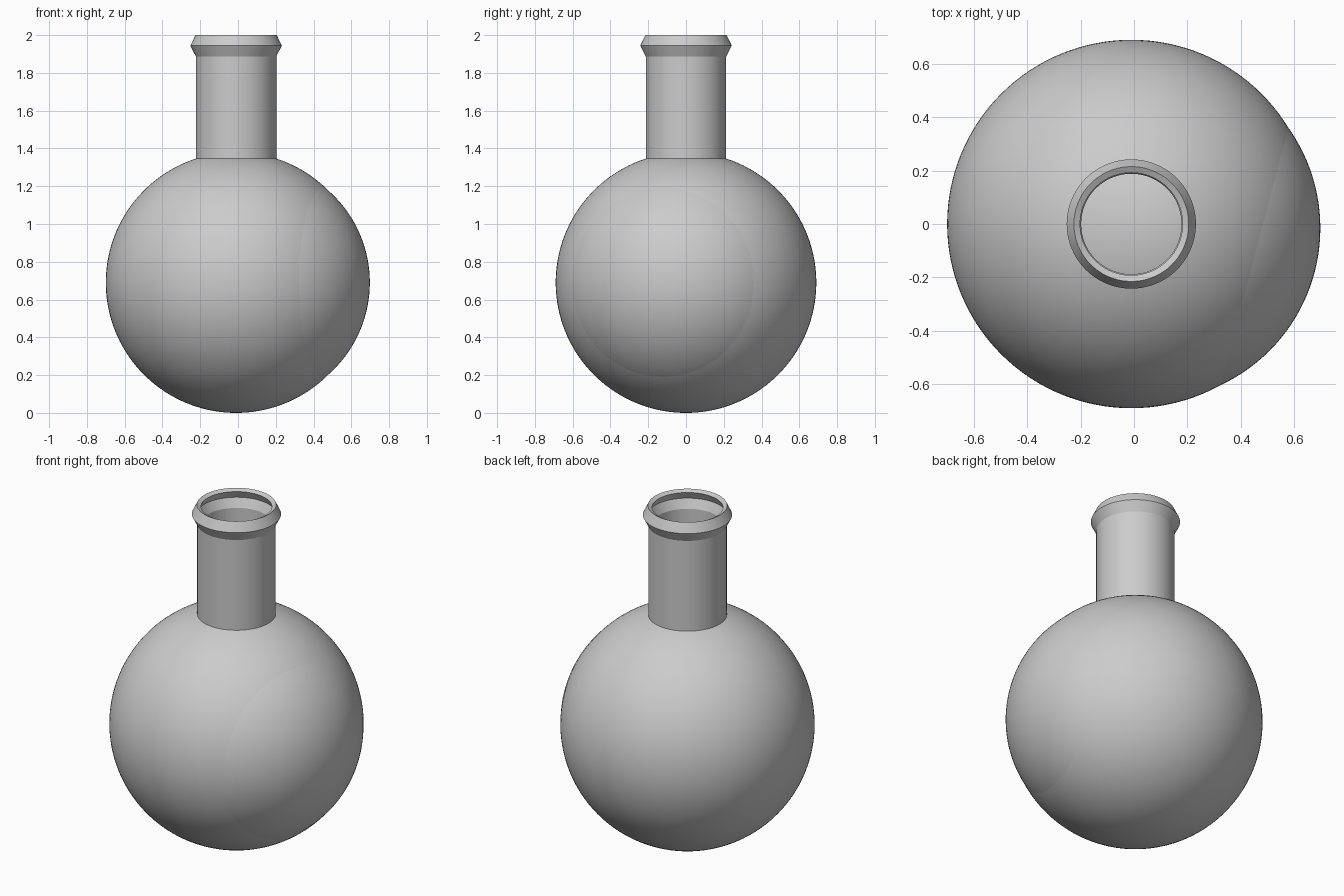
import bpy, bmesh, math

if "Cube" in bpy.data.objects:
    bpy.data.objects.remove(bpy.data.objects["Cube"])

CX, CZ, R, T = -0.01, 0.69, 0.69, 0.025
NECK = 0.213


def smooth(obj):
    bpy.ops.object.select_all(action='DESELECT')
    obj.select_set(True)
    bpy.context.view_layer.objects.active = obj
    bpy.ops.object.shade_smooth_by_angle(angle=math.radians(18))


def lathe(name, profile, segments=128):
    bm = bmesh.new()
    verts = [bm.verts.new((r, 0, z)) for r, z in profile]
    edges = [bm.edges.new(pair) for pair in zip(verts, verts[1:])]
    bmesh.ops.spin(bm, geom=verts + edges, cent=(0, 0, 0), axis=(0, 0, 1),
                   angle=2 * math.pi, steps=segments, use_duplicate=False)
    bmesh.ops.remove_doubles(bm, verts=bm.verts, dist=1e-5)
    bmesh.ops.recalc_face_normals(bm, faces=bm.faces)
    mesh = bpy.data.meshes.new(name)
    bm.to_mesh(mesh)
    bm.free()
    obj = bpy.data.objects.new(name, mesh)
    bpy.context.collection.objects.link(obj)
    obj.location.x = CX
    smooth(obj)
    return obj


def arc(radius, neck_radius, steps=64):
    # Bulb arc from the bottom pole up to where the neck starts
    end = math.pi - math.asin(neck_radius / radius)
    return [(radius * math.sin(end * i / steps),
             CZ - radius * math.cos(end * i / steps)) for i in range(steps + 1)]


# Flask: round bulb, straight neck and flared lip, as a thin hollow shell
outer = arc(R, NECK) + [(NECK, 1.887), (0.242, 1.944), (0.215, 2.0)]
inner = arc(R - T, NECK - T) + [(NECK - T, 1.892), (0.214, 1.944), (0.192, 1.988)]
lathe("flask", outer + inner[::-1])

# Inner ball: slightly off centre, its side swells through the bulb wall
a, shift = math.radians(-14.8), 0.06
bpy.ops.mesh.primitive_uv_sphere_add(
    segments=128, ring_count=64, radius=0.65,
    location=(CX + shift * math.cos(a), shift * math.sin(a), CZ))
ball = bpy.context.object
ball.name = "inner_ball"
smooth(ball)
